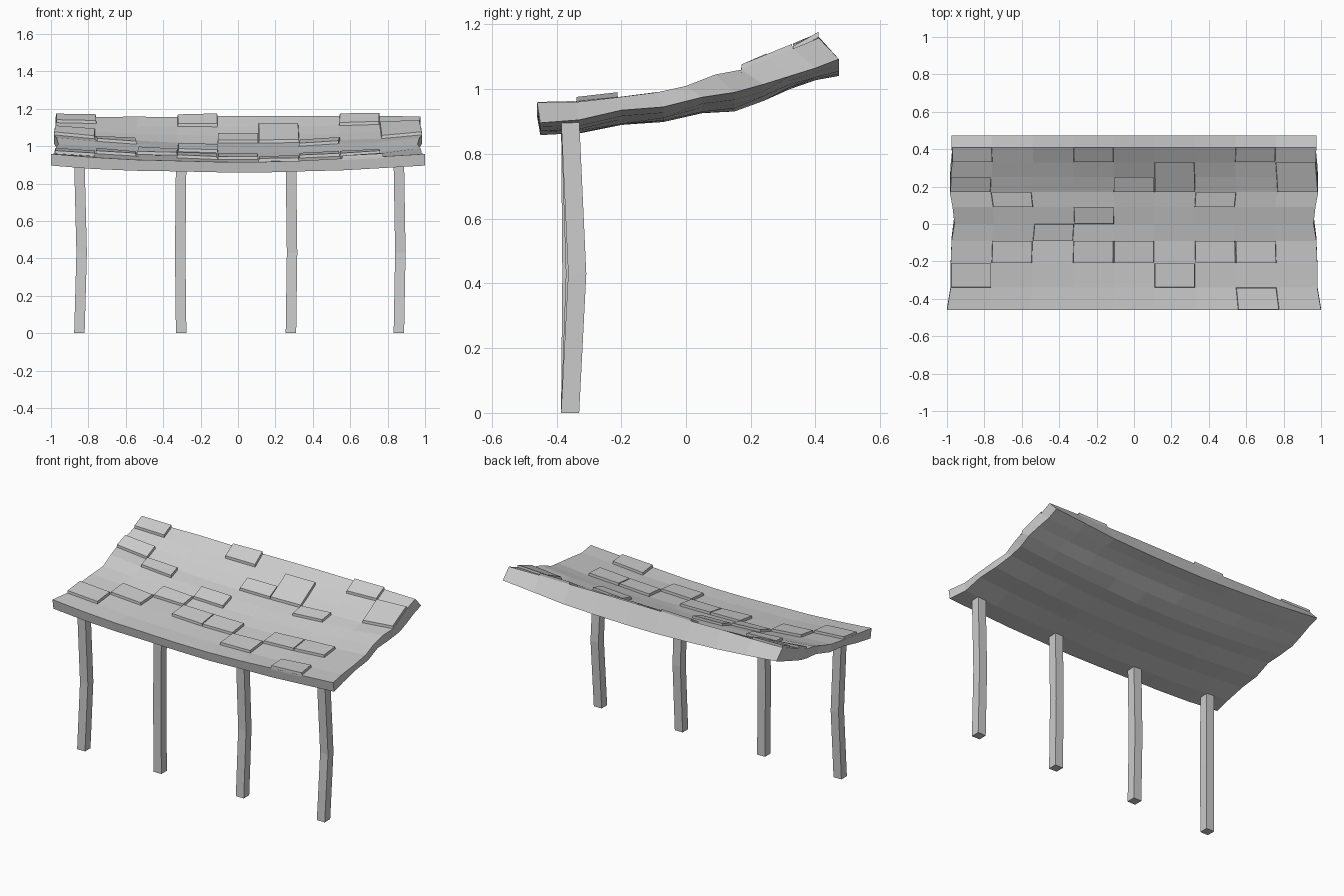
import bpy, bmesh, random
from mathutils import Vector

random.seed(4)
if "Cube" in bpy.data.objects:
    bpy.data.objects.remove(bpy.data.objects["Cube"])

# one weathered grey for every part
grey = bpy.data.materials.new("weathered grey")
grey.use_nodes = True
colour = (0.6, 0.6, 0.6, 1)
grey.diffuse_color = colour
grey.node_tree.nodes["Principled BSDF"].inputs["Base Color"].default_value = colour


def make_object(name, bm):
    bmesh.ops.recalc_face_normals(bm, faces=bm.faces)
    mesh = bpy.data.meshes.new(name)
    bm.to_mesh(mesh)
    bm.free()
    mesh.materials.append(grey)
    obj = bpy.data.objects.new(name, mesh)
    bpy.context.collection.objects.link(obj)
    return obj


def bridge_rings(bm, rings):
    for low, high in zip(rings, rings[1:]):
        for i in range(len(low)):
            j = (i + 1) % len(low)
            bm.faces.new((low[i], low[j], high[j], high[i]))


# roof section at the gable ends, front to back: y, z, sag at the middle
top_profile = [(-.46, .958, .04), (-.34, .96, .04), (-.21, .975, .045),
               (-.09, .99, .045), (0, 1.01, .045), (.09, 1.045, .05),
               (.17, 1.06, .045), (.25, 1.095, .04), (.33, 1.125, .02),
               (.41, 1.158, 0)]
under_profile = [(-.45, .896, .038), (-.33, .905, .04), (-.2, .935, .045),
                 (-.07, .945, .045), (.05, .975, .05), (.15, .99, .058),
                 (.24, 1.015, .05), (.32, 1.04, .04), (.4, 1.065, .04),
                 (.472, 1.093, .053)]
half_widths = [1, .98, .98, .975, .96, .97, .985, .98, .972, .975]
COLUMNS = 9


def skin_grid(profile, wobble):
    grid = []
    for (y, z, sag), half in zip(profile, half_widths):
        row = []
        for c in range(COLUMNS + 1):
            u = 2 * c / COLUMNS - 1
            dz = random.uniform(-wobble, wobble) if abs(u) < 1 else 0
            row.append(Vector((u * half, y, z - sag * (1 - u * u) + dz)))
        grid.append(row)
    return grid


# sagging roof slab: upper and lower skins closed around the rim
top = skin_grid(top_profile, .004)
under = skin_grid(under_profile, .003)
bm = bmesh.new()
skins = [[[bm.verts.new(p) for p in row] for row in g] for g in (top, under)]
for skin in skins:
    for near, far in zip(skin, skin[1:]):
        for c in range(COLUMNS):
            bm.faces.new((near[c], near[c + 1], far[c + 1], far[c]))


def rim(skin):
    right = [row[-1] for row in skin[1:-1]]
    left = [row[0] for row in skin[1:-1]]
    return skin[0] + right + skin[-1][::-1] + left[::-1]


bridge_rings(bm, [rim(skins[1]), rim(skins[0])])
make_object("roof_slab", bm)

# loose shingles: column, first row, rows covered
shingles = [(0, 8, 1), (0, 6, 1), (1, 5, 1), (0, 1, 1), (1, 2, 1), (2, 3, 1),
            (3, 4, 1), (3, 2, 1), (4, 2, 1), (5, 1, 1), (6, 2, 1), (7, 2, 1),
            (7, 0, 1), (6, 5, 1), (4, 6, 1), (5, 6, 2), (3, 8, 1), (7, 8, 1),
            (8, 6, 2)]
for number, (c, r, span) in enumerate(shingles, 1):
    corners = [top[r][c], top[r][c + 1], top[r + span][c + 1], top[r + span][c]]
    centre = sum(corners, Vector()) / 4
    bm = bmesh.new()
    rings = []
    for scale, lift in ((1, -.008), (.97, .016)):
        rings.append([bm.verts.new(centre + (p - centre) * scale
                                   + Vector((0, 0, lift))) for p in corners])
    bridge_rings(bm, rings)
    for ring in rings:
        bm.faces.new(ring)
    make_object(f"shingle_{number}", bm)

# crooked square posts: x, sideways bend, backward bend
posts = [(-.848, .012, .012), (-.304, -.005, .004),
         (.283, .006, .015), (.86, .008, .022)]
for number, (x, bend_x, bend_y) in enumerate(posts, 1):
    bm = bmesh.new()
    rings = []
    for z, bend in ((0, 0), (.43, 1), (.91, 0)):
        rings.append([bm.verts.new((x + sx * .028 + bend_x * bend,
                                    -.358 + sy * .028 + bend_y * bend, z))
                      for sx, sy in ((-1, -1), (1, -1), (1, 1), (-1, 1))])
    bridge_rings(bm, rings)
    bm.faces.new(rings[0])
    bm.faces.new(rings[-1])
    make_object(f"post_{number}", bm)
